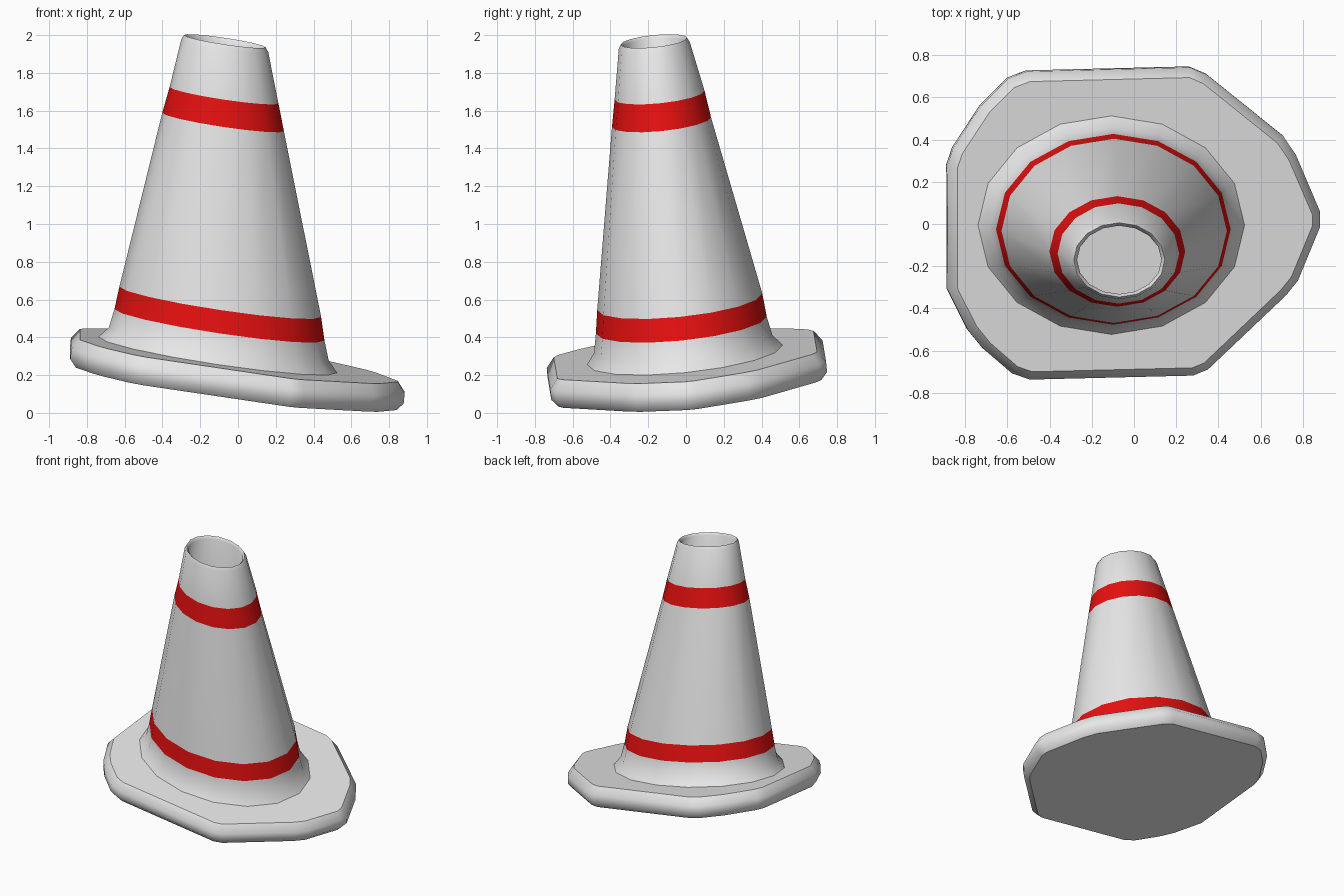
import bpy, bmesh, math
from mathutils import Vector

cube = bpy.data.objects.get("Cube")
if cube:
    bpy.data.objects.remove(cube, do_unlink=True)

SLOPE_X, SLOPE_Y = -0.15, 0.1   # tilt shared by the base and every ring
SIDES = 16


def material(name, color):
    mat = bpy.data.materials.new(name)
    mat.use_nodes = True
    mat.diffuse_color = color
    mat.node_tree.nodes["Principled BSDF"].inputs["Base Color"].default_value = color
    return mat


WHITE = material("white plastic", (0.8, 0.8, 0.8, 1))
RED = material("red band", (0.8, 0.005, 0.005, 1))


def loft(name, loops, cap=False, red_spans=(), smooth_angle=46):
    """Join successive closed loops with quads, optionally capping both ends."""
    bm = bmesh.new()
    rings = [[bm.verts.new(p) for p in loop] for loop in loops]
    for i, (low, high) in enumerate(zip(rings, rings[1:])):
        n = len(low)
        for k in range(n):
            m = (k + 1) % n
            face = bm.faces.new((low[k], low[m], high[m], high[k]))
            face.material_index = int(i in red_spans)
    if cap:
        bm.faces.new(rings[0][::-1])
        bm.faces.new(rings[-1])
    mesh = bpy.data.meshes.new(name)
    bm.to_mesh(mesh)
    bm.free()
    mesh.materials.append(WHITE)
    mesh.materials.append(RED)
    obj = bpy.data.objects.new(name, mesh)
    bpy.context.collection.objects.link(obj)
    bpy.ops.object.select_all(action="DESELECT")
    bpy.context.view_layer.objects.active = obj
    obj.select_set(True)
    bpy.ops.object.shade_smooth_by_angle(angle=math.radians(smooth_angle))
    return obj


def tilted_ring(cx, cy, rx, ry, z):
    """Oval ring lying in the tilted plane."""
    points = []
    for k in range(SIDES):
        a = math.tau * k / SIDES
        dx, dy = rx * math.cos(a), ry * math.sin(a)
        points.append((cx + dx, cy + dy, z + SLOPE_X * dx + SLOPE_Y * dy))
    return points


def base_loop(outline, inset, height):
    """Outline moved inward and raised above the tilted underside."""
    points = []
    n = len(outline)
    for k in range(n):
        p = Vector(outline[k])
        before = (p - Vector(outline[k - 1])).normalized()
        after = (Vector(outline[(k + 1) % n]) - p).normalized()
        along = (before + after).normalized()
        q = p + Vector((-along.y, along.x)) * inset
        lean = (height - 0.07) * 0.1
        z = 0.142 + SLOPE_X * q.x + SLOPE_Y * q.y + height
        points.append((q.x + lean, q.y - lean, z))
    return points


# Base slab: worn, rounded outline, counter-clockwise from the left tip
outline = [
    (0.88, -0.01), (0.88, 0.06), (0.765, 0.33), (0.704, 0.42), (0.343, 0.71),
    (0.263, 0.744), (-0.51, 0.725), (-0.6, 0.69), (-0.727, 0.563), (-0.86, 0.36),
    (-0.887, 0.28), (-0.885, -0.31), (-0.79, -0.5), (-0.718, -0.588), (-0.58, -0.706),
    (-0.495, -0.735), (0.277, -0.716), (0.348, -0.687), (0.718, -0.336), (0.775, -0.265),
]
base_profile = [(0.035, 0), (0, 0.04), (0, 0.095), (0.043, 0.148)]
loft("base", [base_loop(outline, *step) for step in base_profile], cap=True)

# Hollow cone: flange, neck, lower band, body, upper band, lip, inner wall
cone_rings = [
    (-0.108, -0.005, 0.634, 0.52, 0.305),
    (-0.102, -0.015, 0.582, 0.472, 0.365),
    (-0.098, -0.025, 0.556, 0.452, 0.466),
    (-0.094, -0.033, 0.534, 0.437, 0.588),
    (-0.079, -0.13, 0.322, 0.262, 1.54),
    (-0.074, -0.14, 0.288, 0.238, 1.682),
    (-0.07, -0.168, 0.23, 0.188, 1.945),
    (-0.07, -0.17, 0.216, 0.176, 1.968),
    (-0.07, -0.17, 0.2, 0.162, 1.95),
    (-0.1, -0.015, 0.55, 0.44, 0.3),
]
loft("cone", [tilted_ring(*ring) for ring in cone_rings], red_spans=(2, 4), smooth_angle=55)
